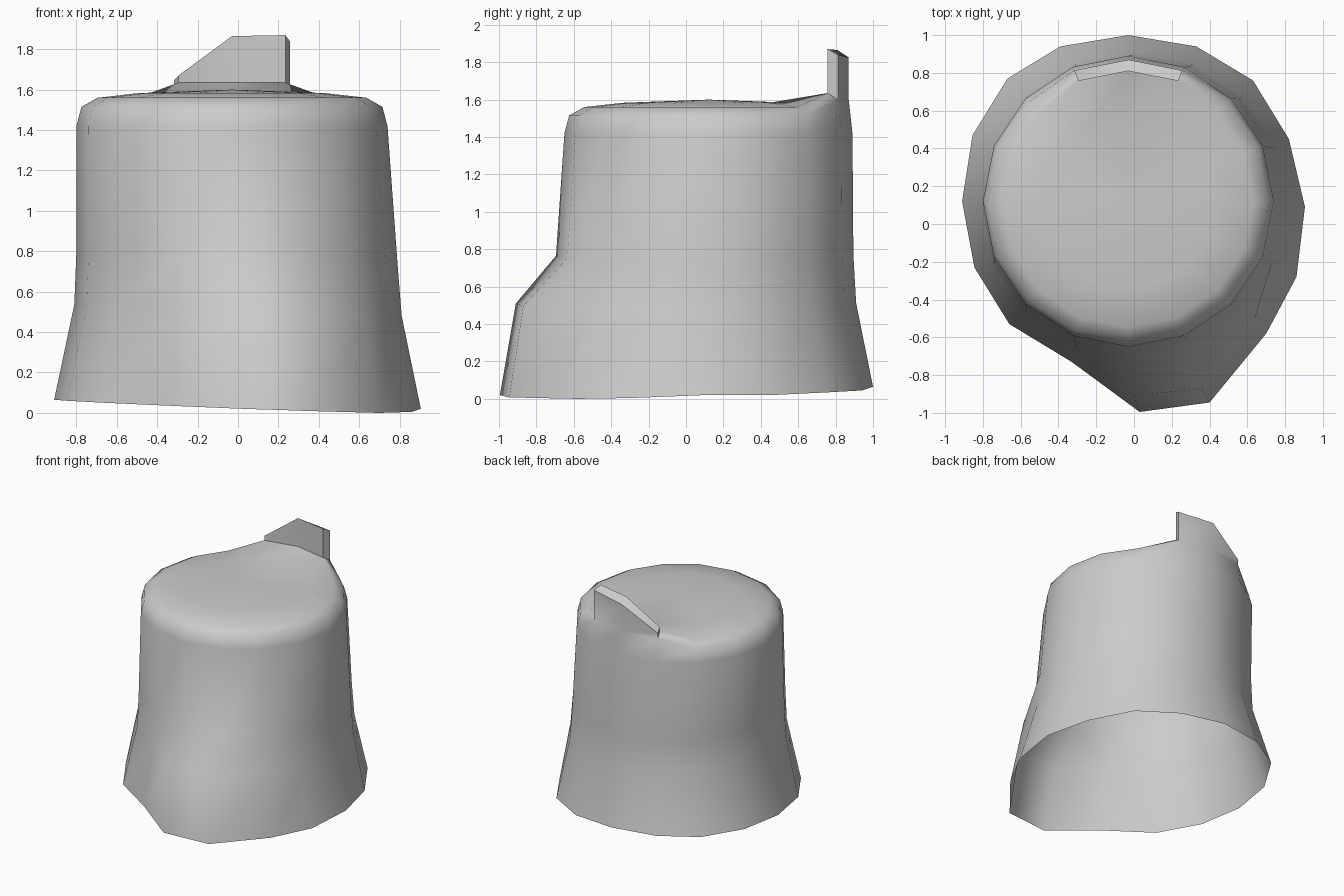
import bpy, bmesh
from math import sin, cos, tau, radians

if "Cube" in bpy.data.objects:
    bpy.data.objects.remove(bpy.data.objects["Cube"])

N = 16            # sides, column 0 at the back, going round towards +x
TAB = (15, 0, 1)  # columns carrying the raised back tab

bm = bmesh.new()


def spot(i, cx, cy, r, z):
    a = tau * i / N
    return [cx + r * sin(a), cy + r * cos(a), z]


def add_ring(points):
    return [bm.verts.new(p) for p in points]


def bridge(low, high, skip=()):
    for i in range(N):
        if i not in skip:
            j = (i + 1) % N
            bm.faces.new((low[j], low[i], high[i], high[j]))


# Flared, slightly tilted open rim with a bulge at the front
rim = [(-.03, 1, .065), (.33, .94, .045), (.63, .76, .035), (.82, .45, .02),
       (.905, .09, .02), (.86, -.28, .005), (.70, -.58, 0), (.40, -.945, .008),
       (.03, -.995, .02), (-.33, -.73, .035), (-.66, -.53, .05), (-.845, -.23, .06),
       (-.91, .12, .065), (-.855, .47, .07), (-.67, .77, .07), (-.39, .94, .07)]

# Waist ring, with the front bulge carried up
waist = [spot(i, 0, .1, .81, .51) for i in range(N)]
waist[6][:2] = (.64, -.50)
waist[7][:2] = (.36, -.87)
waist[8][:2] = (0, -.91)
for p in waist:
    p[2] -= .035 * p[0]

# Ring above the bulge
neck = [spot(i, -.005, .1, .795, .765) for i in range(N)]
for p in neck:
    p[2] -= .04 * p[0]

# Rounded shoulder and domed top; the back columns rise to meet the tab
C = (-.03, .12)
shoulder = [spot(i, *C, .77, 1.42) for i in range(N)]
edge = [spot(i, *C, .75, 1.60) if i in TAB else spot(i, *C, .745, 1.515) for i in range(N)]
crown = [spot(i, *C, .69, 1.635) if i in TAB else spot(i, *C, .665, 1.56) for i in range(N)]
dome = [spot(i, *C, .46, 1.583) for i in range(N)]

rings = [add_ring(r) for r in (rim, waist, neck, shoulder, edge, crown, dome)]
for k in range(6):
    bridge(rings[k], rings[k + 1], skip=(15, 0) if k == 4 else ())
centre = bm.verts.new((*C, 1.6))
for i in range(N):
    bm.faces.new((rings[6][(i + 1) % N], rings[6][i], centre))

# Raised tab growing out of the back edge, sloping down to the left
outer = {i: bm.verts.new(spot(i, *C, .75, z)) for i, z in zip(TAB, (1.645, 1.825, 1.84))}
inner = {i: bm.verts.new(spot(i, *C, .69, z)) for i, z in zip(TAB, (1.67, 1.865, 1.87))}
e, c = rings[4], rings[5]
for i, j in ((15, 0), (0, 1)):
    bm.faces.new((e[j], e[i], outer[i], outer[j]))
    bm.faces.new((outer[j], outer[i], inner[i], inner[j]))
    bm.faces.new((inner[j], inner[i], c[i], c[j]))
bm.faces.new((e[15], c[15], inner[15], outer[15]))
bm.faces.new((c[1], e[1], outer[1], inner[1]))

bmesh.ops.recalc_face_normals(bm, faces=bm.faces[:])
if centre.link_faces[0].normal.z < 0:
    bmesh.ops.reverse_faces(bm, faces=bm.faces[:])

mesh = bpy.data.meshes.new("cap_shell")
bm.to_mesh(mesh)
bm.free()
shell = bpy.data.objects.new("cap_shell", mesh)
bpy.context.collection.objects.link(shell)
bpy.context.view_layer.objects.active = shell
shell.select_set(True)
bpy.ops.object.shade_smooth_by_angle(angle=radians(55))
